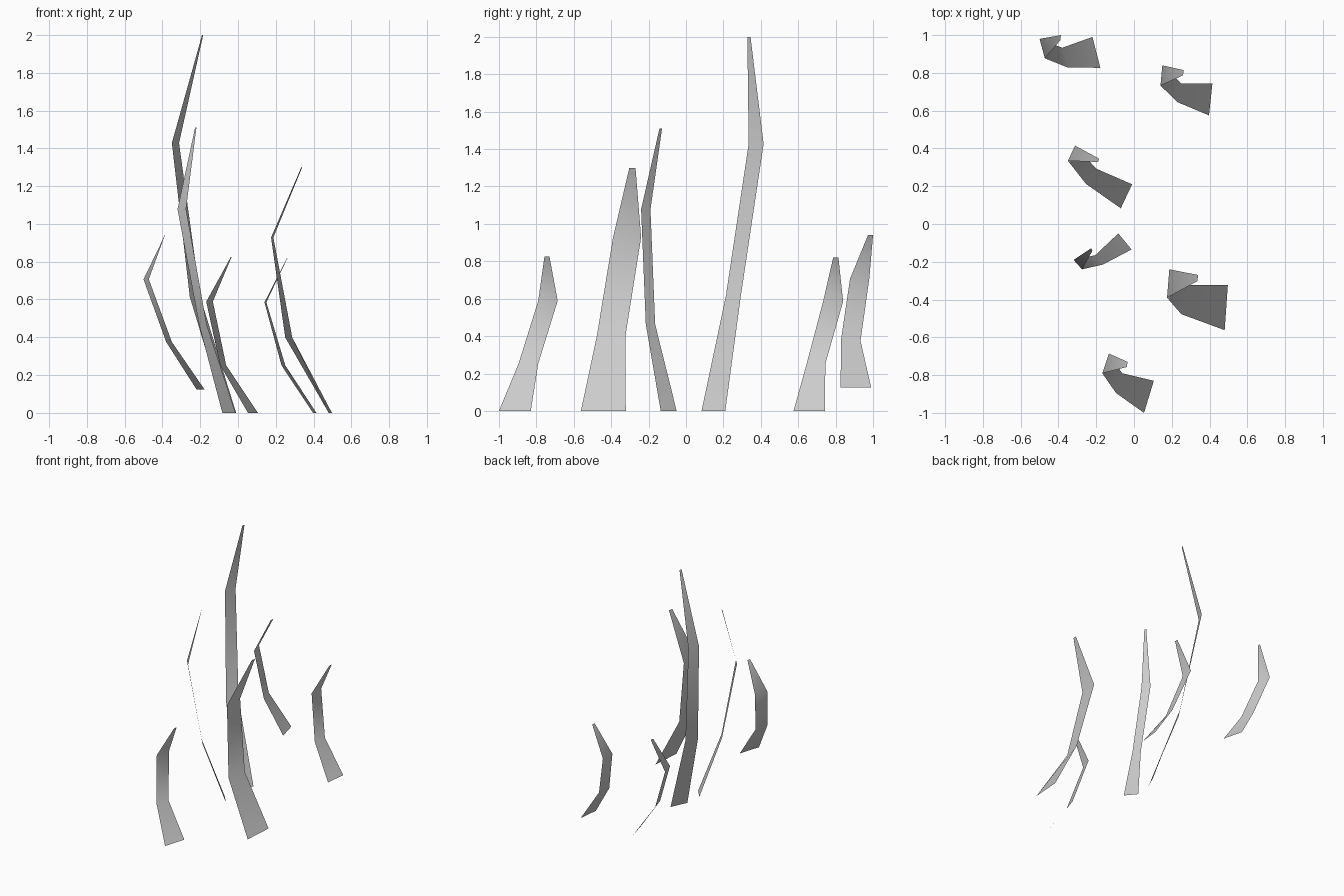
import bpy

# Every blade bends at the same fractions of its height
LEVELS = (0.0, 0.307, 0.714, 1.0)


def grass_blade(name, bottom, top, rows):
    """Flat ribbon; each row is (left x, left y, right x, right y) from base to tip."""
    verts, faces = [], []
    for level, (lx, ly, rx, ry) in zip(LEVELS, rows):
        z = bottom + (top - bottom) * level
        verts += [(lx, ly, z), (rx, ry, z)]
    for i in range(0, len(verts) - 2, 2):
        faces.append((i, i + 1, i + 3, i + 2))
    mesh = bpy.data.meshes.new(name)
    mesh.from_pydata(verts, [], faces)
    mesh.shade_smooth()
    obj = bpy.data.objects.new(name, mesh)
    bpy.context.collection.objects.link(obj)
    return obj


# Tallest blade in the middle
grass_blade("tall_blade", 0.0, 2.0, [
    (-.07, .083, -.01, .21), (-.255, .213, -.20, .293),
    (-.35, .335, -.312, .415), (-.19, .328, -.184, .345)])

# Second tallest, turned towards the front
grass_blade("narrow_blade", 0.0, 1.51, [
    (-.013, -.135, -.083, -.05), (-.165, -.215, -.205, -.165),
    (-.275, -.24, -.32, -.19), (-.22, -.142, -.227, -.128)])

# Wide blade on the right
grass_blade("wide_blade", 0.0, 1.30, [
    (.48, -.562, .497, -.322), (.25, -.477, .287, -.324),
    (.175, -.39, .187, -.24), (.335, -.303, .34, -.27)])

# Short blades around the edge
grass_blade("back_left_blade", 0.125, 0.94, [
    (-.178, .827, -.22, .99), (-.35, .828, -.38, .933),
    (-.472, .877, -.5, .98), (-.39, .973, -.387, 1.0)])

grass_blade("back_right_blade", 0.0, 0.82, [
    (.397, .575, .415, .743), (.23, .645, .25, .745),
    (.14, .733, .15, .84), (.26, .787, .262, .815)])

grass_blade("front_blade", 0.0, 0.825, [
    (.053, -1.0, .105, -.83), (-.095, -.895, -.063, -.79),
    (-.168, -.79, -.133, -.686), (-.038, -.757, -.034, -.73)])
